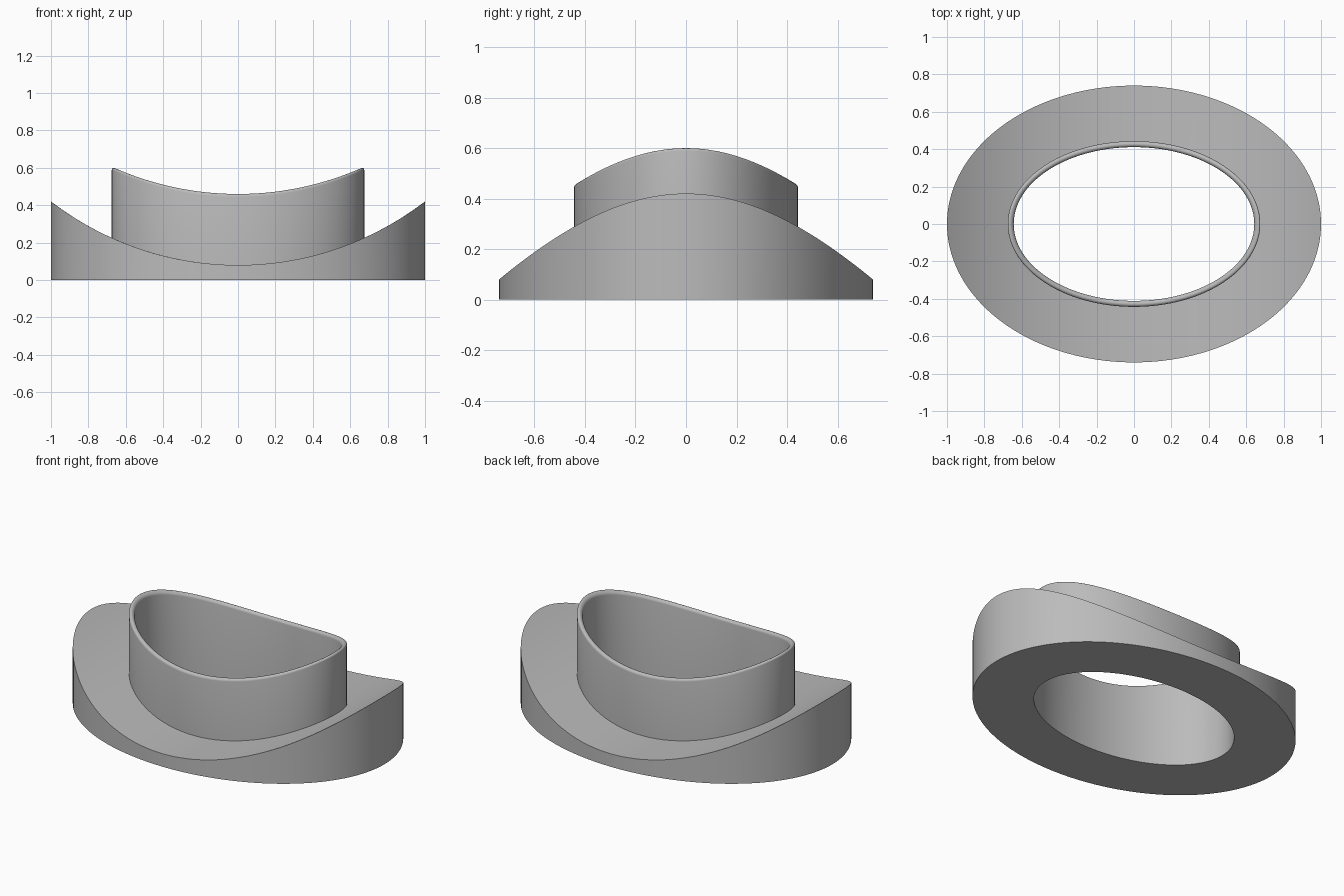
import bpy, bmesh
from math import sin, cos, pi, sqrt

cube = bpy.data.objects.get("Cube")
if cube:
    bpy.data.objects.remove(cube, do_unlink=True)

SEGMENTS = 160
FLANGE = (1.0, 0.74)        # semi-axes of the outer flange
COLLAR = (0.675, 0.443)     # outer semi-axes of the collar
WALL = 0.032                # collar wall thickness
BEND = 1.64                 # radius of the saddle curve
LOW, RISE = 0.08, 0.38      # flange height at the middle, collar height above it


def saddle(x):
    """Height of the curved flange top, bent about the y axis."""
    return LOW + BEND - sqrt(BEND ** 2 - x ** 2)


def floor(x):
    return 0.0


def raised(height):
    return lambda x: saddle(x) + height


def shrink(axes, d):
    return axes[0] - d, axes[1] - d


def blend(a, b, t):
    return tuple(p + (q - p) * t for p, q in zip(a, b))


# Cross-section as a closed list of elliptical rings: (semi-axes, height rule)
bore = shrink(COLLAR, WALL)
rings = [(bore, floor), (FLANGE, floor)]
# Curved flange top, running inward to the collar
rings += [(blend(FLANGE, COLLAR, i / 8), saddle) for i in range(9)]
# Rounded rim over the collar wall
r = WALL / 2
for i in range(11):
    a = pi * i / 10
    rings.append((shrink(COLLAR, r - r * cos(a)), raised(RISE - r + r * sin(a))))

# Loft the rings into one watertight body
bm = bmesh.new()
loops = []
for (rx, ry), height in rings:
    loop = []
    for k in range(SEGMENTS):
        t = 2 * pi * k / SEGMENTS
        x, y = rx * cos(t), ry * sin(t)
        loop.append(bm.verts.new((x, y, height(x))))
    loops.append(loop)
for i, a in enumerate(loops):
    b = loops[(i + 1) % len(loops)]
    for k in range(SEGMENTS):
        n = (k + 1) % SEGMENTS
        bm.faces.new((a[k], b[k], b[n], a[n]))
bmesh.ops.recalc_face_normals(bm, faces=bm.faces)
mesh = bpy.data.meshes.new("saddle_flange_with_collar")
bm.to_mesh(mesh)
bm.free()

# Plain grey material
grey = bpy.data.materials.new("plain_grey")
grey.use_nodes = True
colour = (0.5, 0.5, 0.5, 1.0)
grey.diffuse_color = colour
grey.node_tree.nodes["Principled BSDF"].inputs["Base Color"].default_value = colour
mesh.materials.append(grey)

body = bpy.data.objects.new("saddle_flange_with_collar", mesh)
bpy.context.collection.objects.link(body)
bpy.ops.object.select_all(action="DESELECT")
body.select_set(True)
bpy.context.view_layer.objects.active = body
bpy.ops.object.shade_smooth_by_angle(angle=pi / 6)
